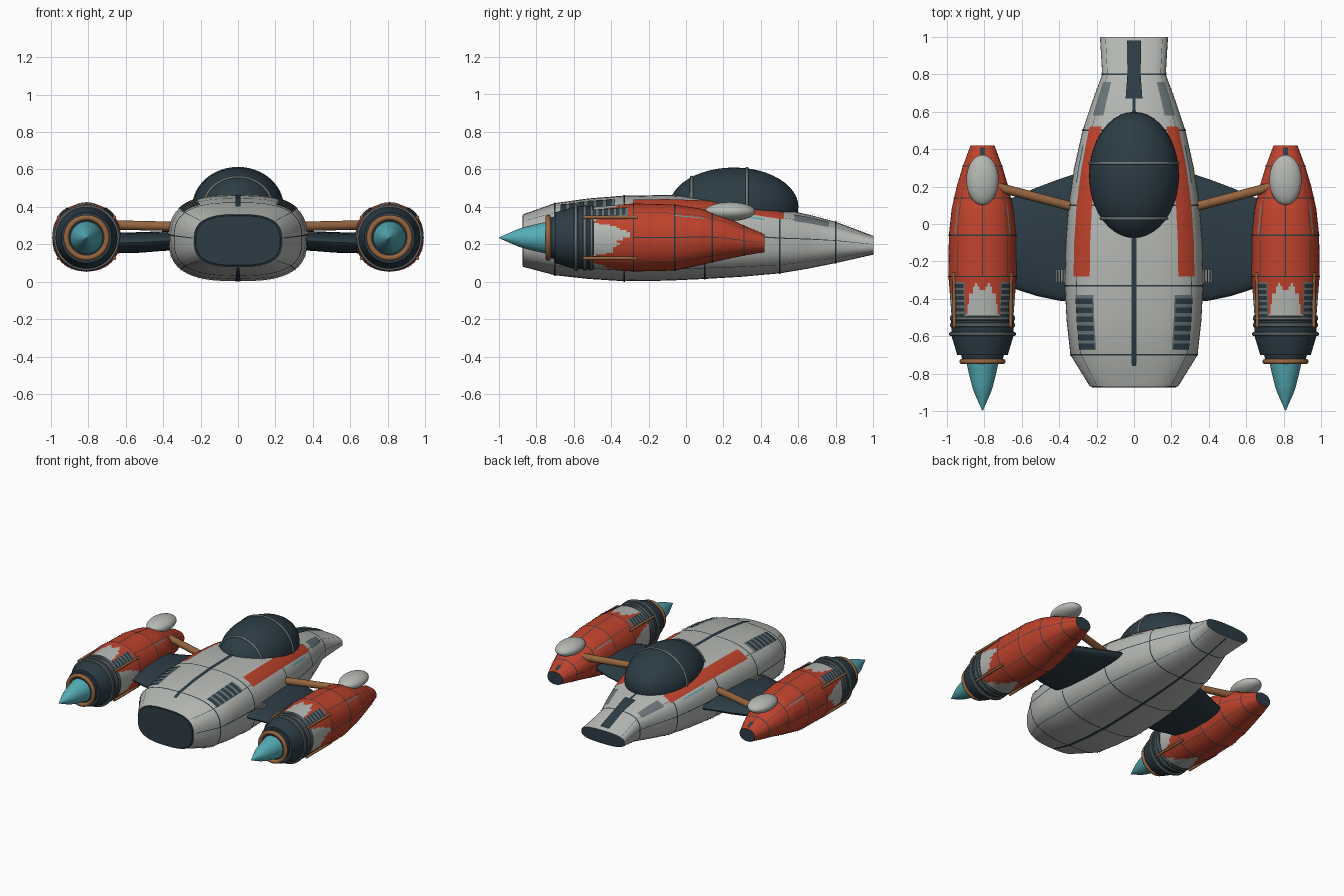
import bpy, bmesh
from math import sin, cos, radians, pi, copysign
from mathutils import Vector

cube = bpy.data.objects.get("Cube")
if cube:
    bpy.data.objects.remove(cube, do_unlink=True)


def material(name, r, g, b):
    m = bpy.data.materials.new(name)
    m.use_nodes = True
    m.diffuse_color = (r, g, b, 1)
    bsdf = m.node_tree.nodes["Principled BSDF"]
    bsdf.inputs["Base Color"].default_value = (r, g, b, 1)
    bsdf.inputs["Roughness"].default_value = 0.6
    return m


GREY = material("hull grey", 0.46, 0.48, 0.45)
DARK = material("dark slate", 0.025, 0.045, 0.06)
RED = material("paint red", 0.52, 0.055, 0.025)
BROWN = material("copper brown", 0.30, 0.13, 0.05)
CYAN = material("flame cyan", 0.09, 0.42, 0.47)
STEEL = material("steel grey", 0.15, 0.18, 0.19)


def finish(bm, name, mats, angle=35):
    me = bpy.data.meshes.new(name)
    bm.to_mesh(me)
    bm.free()
    for m in mats:
        me.materials.append(m)
    ob = bpy.data.objects.new(name, me)
    bpy.context.collection.objects.link(ob)
    bpy.ops.object.select_all(action="DESELECT")
    ob.select_set(True)
    bpy.context.view_layer.objects.active = ob
    bpy.ops.object.shade_smooth_by_angle(angle=radians(angle))
    return ob


class Body:
    """Rounded body along y; stations hold (y, half width, bottom, top)."""

    def __init__(self, stations, power, x=0):
        self.st, self.power, self.x = stations, power, x

    def point(self, y, deg, lift=0):
        for a, b in zip(self.st, self.st[1:]):
            if y <= b[0] or b is self.st[-1]:
                break
        f = (y - a[0]) / (b[0] - a[0])
        w, lo, hi = (p + (q - p) * f for p, q in zip(a[1:], b[1:]))
        c, s, e = cos(radians(deg)), sin(radians(deg)), 2 / self.power
        return Vector((self.x + (w + lift) * copysign(abs(c) ** e, c), y,
                       (lo + hi) / 2 + ((hi - lo) / 2 + lift) * copysign(abs(s) ** e, s)))

    def skin(self, name, mats, segs=64, rows=1, rule=None):
        bm = bmesh.new()
        ys = [self.st[0][0]]
        for a, b in zip(self.st, self.st[1:]):
            ys += [a[0] + (b[0] - a[0]) * (k + 1) / rows for k in range(rows)]
        rings = [[bm.verts.new(self.point(y, 360 * j / segs)) for j in range(segs)] for y in ys]
        for i in range(len(ys) - 1):
            for j in range(segs):
                k = (j + 1) % segs
                f = bm.faces.new((rings[i][j], rings[i + 1][j], rings[i + 1][k], rings[i][k]))
                if rule:
                    f.material_index = rule((ys[i] + ys[i + 1]) / 2, 360 * (j + .5) / segs)
        for ring in (rings[0], rings[-1][::-1]):
            bm.faces.new(ring).material_index = len(mats) - 1
        return finish(bm, name, mats)

    def plates(self, name, mat, areas, lift=0.004):
        """Thin painted plates hugging the body; areas are (y0, y1, angle0, angle1)."""
        bm = bmesh.new()
        for y0, y1, a0, a1 in areas:
            kinks = [s[0] for s in self.st if y0 < s[0] < y1]
            ys = [y0] + kinks + [y1]
            n = max(1, int((a1 - a0) / 3))
            grid = [[bm.verts.new(self.point(y, a0 + (a1 - a0) * j / n, lift))
                     for j in range(n + 1)] for y in ys]
            for p, q in zip(grid, grid[1:]):
                for j in range(n):
                    bm.faces.new((p[j], q[j], q[j + 1], p[j + 1]))
        return finish(bm, name, [mat])

    def louvre(self, name, y0, y1, a0, a1, bars):
        both = [(a0, a1), (180 - a1, 180 - a0)]
        step = (y1 - y0) / bars
        self.plates(name + "_base", STEEL, [(y0, y1, a, b) for a, b in both])
        self.plates(name + "_slats", DARK,
                    [(y0 + k * step, y0 + (k + .62) * step, a + 1, b - 1)
                     for a, b in both for k in range(bars)], 0.008)


def both_sides(*areas):
    return list(areas) + [(y0, y1, 180 - b, 180 - a) for y0, y1, a, b in areas]


def ball(name, mat, loc, size):
    bm = bmesh.new()
    bmesh.ops.create_uvsphere(bm, u_segments=40, v_segments=24, radius=1)
    bmesh.ops.scale(bm, vec=size, verts=bm.verts)
    bmesh.ops.translate(bm, vec=loc, verts=bm.verts)
    return finish(bm, name, [mat], 60)


def rod(name, mat, a, b, r):
    a, b = Vector(a), Vector(b)
    bm = bmesh.new()
    bmesh.ops.create_cone(bm, cap_ends=True, segments=16, radius1=r, radius2=r, depth=(b - a).length)
    ob = finish(bm, name, [mat])
    ob.location = (a + b) / 2
    ob.rotation_euler = (b - a).to_track_quat("Z", "Y").to_euler()
    return ob


def hoop(name, mat, loc, rx, rz, r):
    bpy.ops.mesh.primitive_torus_add(location=loc, rotation=(pi / 2, 0, 0), major_radius=1,
                                     minor_radius=r / rx, major_segments=48, minor_segments=10)
    ob = bpy.context.object
    ob.name = name
    ob.scale = (rx, rz, rx)
    ob.data.materials.append(mat)
    bpy.ops.object.shade_smooth()


# Central hull with dark end caps
hull = Body([(-.87, .235, .08, .36), (-.70, .34, .035, .42), (-.52, .36, .015, .445),
             (-.33, .37, .003, .46), (-.10, .365, .006, .463), (.10, .35, .015, .455),
             (.30, .32, .027, .43), (.50, .275, .045, .39), (.65, .225, .07, .36),
             (.80, .17, .10, .32), (1.0, .182, .145, .245)], 2.8)
hull.skin("hull", [GREY, DARK])
hull.plates("hull_ring_seams", DARK, [(y - .004, y + .004, 0, 360) for y in (-.70, -.33, .10, .50, .80)], .003)
hull.plates("hull_long_seams", DARK, [(-.86, .99, a - .5, a + .5) for a in (2, 40, 140, 178, 220, 270, 320)], .002)
hull.plates("hull_spine_seam", DARK, [(-.76, .80, 89.4, 90.6)])
hull.plates("tail_spine", DARK, [(.67, .98, 84, 96)], .008)
hull.plates("side_stripes", RED, both_sides((-.28, .52, 35, 58)))
hull.plates("tail_panels", STEEL, both_sides((.58, .76, 34, 57)))
hull.plates("side_lights", CYAN, both_sides((.22, .42, 27, 30)))
hull.louvre("hull_louvre", -.67, -.38, 38, 62, 6)

# Canopy with two frame hoops
ball("canopy", DARK, (0, .255, .40), (.24, .345, .21))
for label, y, k in (("front", .03, .76), ("rear", .325, .985)):
    hoop("canopy_frame_" + label, STEEL, (0, y, .40), .24 * k, .21 * k, .008)

# Front air duct lip
nose = Body([(-.874, .225, .088, .352), (-.868, .228, .085, .355)], 2.8)
nose.skin("nose_intake", [DARK])


def worn_paint(y, deg):
    """Bare metal shows in ragged tongues at the front of each pod."""
    a = radians(deg)
    return 1 if y < -.52 + .2 * cos(2 * a) ** 2 + .03 * sin(11 * a) + .015 * sin(23 * a) else 0


for side, s in (("left", 1), ("right", -1)):
    cx, cz = .81 * s, .235

    def turned(name, mats, *profile):
        return Body([(y, r, cz - r, cz + r) for y, r in profile], 2, cx).skin(name, mats, 48)

    # Engine pod shell
    pod = Body([(-.50, .165, .07, .40), (-.28, .182, .055, .418), (-.06, .18, .06, .412),
                (.08, .165, .09, .39), (.20, .138, .117, .352), (.31, .105, .14, .30),
                (.42, .064, .158, .253)], 2.2, cx)
    pod.skin(side + "_pod", [RED, GREY, DARK], 96, 12, worn_paint)
    pod.plates(side + "_pod_ring_seams", DARK, [(y - .003, y + .003, 0, 360) for y in (-.28, -.06, .14, .31)], .003)
    pod.plates(side + "_pod_long_seams", DARK, [(-.28, .41, a - .6, a + .6) for a in range(0, 360, 45)], .003)
    pod.plates(side + "_pod_tail_mark", DARK, [(.36, .41, 82, 98)])
    pod.plates(side + "_pod_lights", CYAN, both_sides((-.06, .10, 38, 40)))
    pod.louvre(side + "_pod_louvre", -.50, -.31, 38, 60, 6)

    # Banded collar, nozzle and flame
    turned(side + "_collar", [DARK], (-.70, .135), (-.60, .165), (-.49, .17))
    for n, (y, r) in enumerate(((-.505, .174), (-.54, .174), (-.588, .178))):
        turned(f"{side}_collar_band_{n}", [STEEL], (y - .011, r - .005), (y - .006, r), (y + .006, r), (y + .011, r - .005))
    turned(side + "_nozzle", [DARK], (-.735, .105), (-.68, .12))
    hoop(side + "_nozzle_ring", BROWN, (cx, -.735, cz), .108, .108, .015)
    turned(side + "_flame", [CYAN], (-.998, .002), (-.90, .045), (-.87, .055), (-.82, .068), (-.74, .086))

    # Fuel rods around the pod
    for n, a in enumerate((36, 144, 216, 324)):
        x, z = cx + .186 * cos(radians(a)), cz + .186 * sin(radians(a))
        rod(f"{side}_pod_rod_{n}", BROWN, (x, -.55, z), (x, -.26, z), .009)

    # Sensor bulb on the pod
    ball(side + "_bulb", GREY, (cx, .235, .375), (.086, .135, .05))

    # Wing, a lens section swept outward
    bm = bmesh.new()
    rings = []
    for x, y0, y1, lo, hi in ((.25, -.42, .29, .17, .275), (.40, -.41, .24, .165, .27),
                              (.52, -.385, .195, .155, .265), (.72, -.32, .11, .15, .26)):
        ring = []
        for k in range(32):
            c, t = cos(2 * pi * k / 32), sin(2 * pi * k / 32)
            ring.append(bm.verts.new((x * s, (y0 + y1) / 2 + c * (y1 - y0) / 2, (lo + hi) / 2 + t * (hi - lo) / 2)))
        rings.append(ring)
    for p, q in zip(rings, rings[1:]):
        for k in range(32):
            bm.faces.new((p[k - 1], p[k], q[k], q[k - 1]))
    bm.faces.new(rings[0])
    bm.faces.new(rings[-1])
    bmesh.ops.recalc_face_normals(bm, faces=bm.faces)
    finish(bm, side + "_wing", [DARK])

    # Wing brace and small cooling ribs
    rod(side + "_brace", BROWN, (.30 * s, .085, .295), (.74 * s, .20, .305), .025)
    for n in range(4):
        x = (.372 + .014 * n) * s
        rod(f"{side}_rib_{n}", GREY, (x, -.315, .262), (x, -.245, .262), .005)
